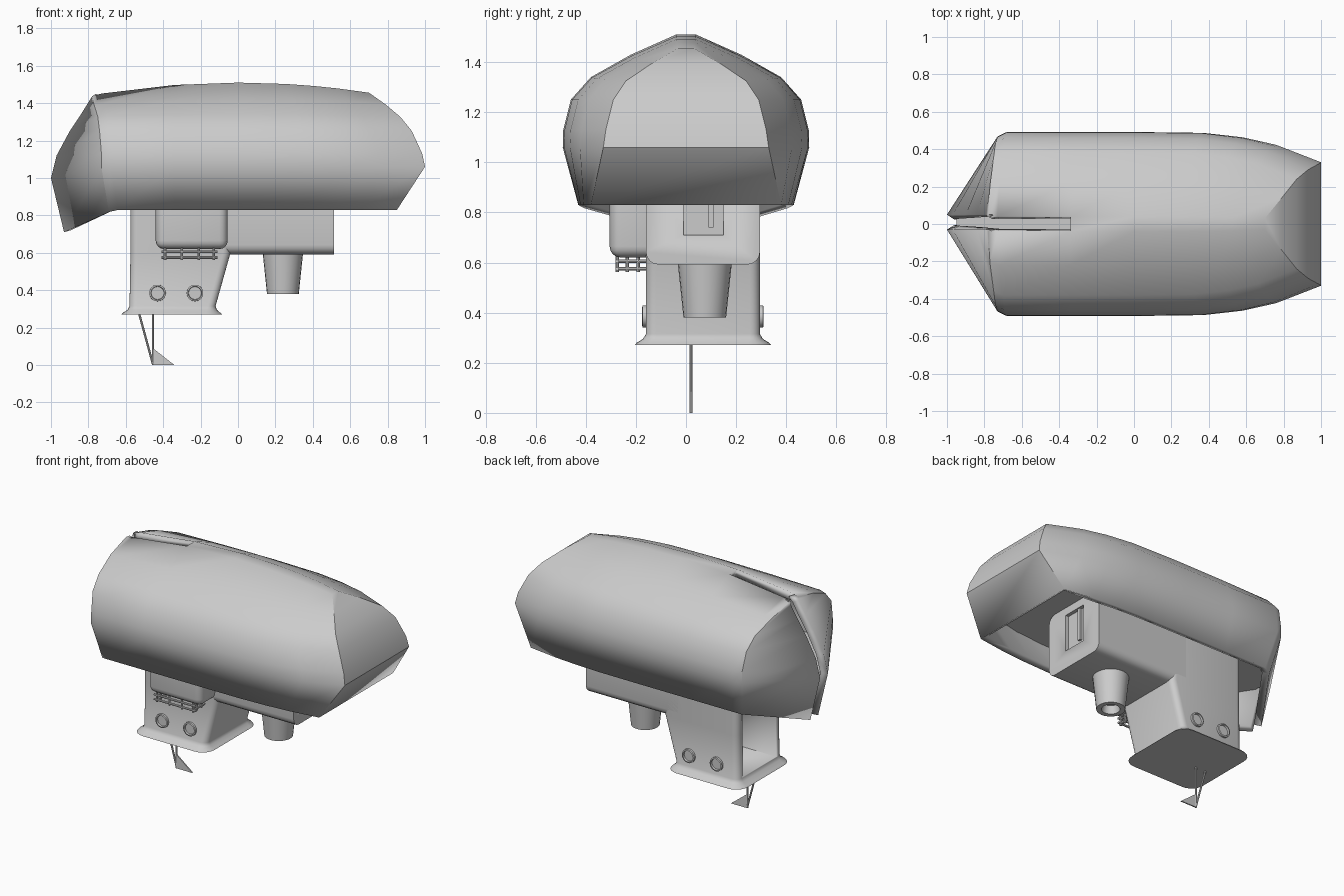
import bpy, bmesh, math
from mathutils import Vector

if "Cube" in bpy.data.objects:
    bpy.data.objects.remove(bpy.data.objects["Cube"])


def finish(name, bm, angle=35, recalc=True):
    if recalc:
        bmesh.ops.recalc_face_normals(bm, faces=bm.faces)
    me = bpy.data.meshes.new(name)
    bm.to_mesh(me)
    bm.free()
    ob = bpy.data.objects.new(name, me)
    bpy.context.collection.objects.link(ob)
    bpy.ops.object.select_all(action='DESELECT')
    bpy.context.view_layer.objects.active = ob
    ob.select_set(True)
    bpy.ops.object.shade_smooth_by_angle(angle=math.radians(angle))
    return ob


def box(name, lo, hi, r=0.0, axis=None):
    """Box between two corners; bevels all edges or only those along axis."""
    bm = bmesh.new()
    bmesh.ops.create_cube(bm, size=1)
    for v in bm.verts:
        v.co = Vector([(lo[i] + hi[i]) / 2 + v.co[i] * (hi[i] - lo[i]) for i in range(3)])
    if r:
        es = [e for e in bm.edges if axis is None
              or abs((e.verts[0].co - e.verts[1].co).normalized()[axis]) > 0.9]
        bmesh.ops.bevel(bm, geom=es, offset=r, segments=4, profile=0.5, affect='EDGES')
    return finish(name, bm)


def rod(name, a, b, r, n=8):
    a, b = Vector(a), Vector(b)
    return lathe(name, [(0, 0), (r, 0), (r, (b - a).length), (0, (b - a).length)], a, b - a, n)


def lathe(name, prof, origin, direction, n=24):
    """Revolve (radius, height) points around direction."""
    bm = bmesh.new()
    q = Vector((0, 0, 1)).rotation_difference(Vector(direction))
    rings = []
    for r, h in prof:
        rings.append([bm.verts.new(Vector(origin) + q @ Vector(
            (r * math.cos(2 * math.pi * i / n), r * math.sin(2 * math.pi * i / n), h)))
            for i in range(n)])
    for a, b in zip(rings, rings[1:]):
        for i in range(n):
            bm.faces.new((a[i], a[(i + 1) % n], b[(i + 1) % n], b[i]))
    bmesh.ops.remove_doubles(bm, verts=bm.verts, dist=1e-5)
    return finish(name, bm)


def cut(ob, lo, hi):
    c = box("cutter", lo, hi)
    c.hide_render = True
    m = ob.modifiers.new("cut", 'BOOLEAN')
    m.operation, m.object, m.solver = 'DIFFERENCE', c, 'EXACT'
    bpy.context.view_layer.objects.active = ob
    bpy.ops.object.modifier_apply(modifier=m.name)
    bpy.data.objects.remove(c)


# Hood levels: z, half width, shoulder x, nose x, nose half width, tip x, tip z, droop
LEVELS = [
    (0.83, 0.43, -0.64, 0.85, 0.38, -0.93, 0.71, 0),
    (1.06, 0.492, -0.68, 1.00, 0.33, -1.00, 1.00, 0),
    (1.13, 0.49, -0.68, 0.985, 0.32, -0.97, 1.12, 0),
    (1.25, 0.46, -0.69, 0.93, 0.29, -0.90, 1.25, 0),
    (1.34, 0.38, -0.70, 0.87, 0.24, -0.84, 1.34, 0.02),
    (1.43, 0.22, -0.72, 0.79, 0.14, -0.79, 1.42, 0.06),
    (1.51, 0.04, -0.73, 0.70, 0.03, -0.76, 1.45, 0.11),
]


def outline(level, s):
    """Half outline of a hood level, tip to nose, on side s."""
    z, w, sh, nose, wn, tx, tz, d = level
    k = (w - wn) / 2
    cols = [(sh - 0.05, w * 0.95), (sh, w), (-0.34, w), (0, w),
            (nose * 0.37, w - k * 0.06), (nose * 0.58, w - k * 0.35),
            (nose * 0.76, w - k * 0.85), (nose, wn)]
    pts = [Vector((tx, 0.01 + s * 0.04, tz))]
    for i, (x, y) in enumerate(cols):
        zz = z - d * x * x
        if i == 0:
            zz -= (z - tz) * 0.1
        pts.append(Vector((x, s * y, zz)))
    return pts


# Hood shell, open underneath and along the slot
bm = bmesh.new()
g = {s: [[bm.verts.new(p) for p in outline(L, s)] for L in LEVELS] for s in (1, -1)}
for s in (1, -1):
    for a, b in zip(g[s], g[s][1:]):
        for i in range(len(a) - 1):
            f = (a[i], a[i + 1], b[i + 1], b[i])
            bm.faces.new(f if s < 0 else f[::-1])
for k in range(len(LEVELS) - 1):
    bm.faces.new((g[-1][k][-1], g[1][k][-1], g[1][k + 1][-1], g[-1][k + 1][-1]))
p, m = g[1][-1], g[-1][-1]
for i in range(3, len(p) - 1):
    bm.faces.new((m[i], m[i + 1], p[i + 1], p[i]))
hood = finish("hood", bm, 32, recalc=False)
sol = hood.modifiers.new("thickness", 'SOLIDIFY')
sol.thickness, sol.offset = 0.045, -1

# Deck closing the inside of the hood
bm = bmesh.new()
half = [outline(LEVELS[1], s) for s in (1, -1)]
vs = [bm.verts.new((q.x * 0.95, q.y * 0.94, 1.0)) for q in half[0] + half[1][::-1]]
bm.faces.new(vs)
finish("inner_deck", bm)

# Pedestal lofted from rounded rectangles: x0, x1, z, outward growth
bm = bmesh.new()
rings = []
for x0, x1, z, o in [(-0.625, -0.085, 0.27, 0.045), (-0.615, -0.095, 0.28, 0.037),
                     (-0.59, -0.113, 0.295, 0.012), (-0.58, -0.12, 0.315, 0),
                     (-0.575, -0.04, 0.60, 0), (-0.575, -0.04, 1.0, 0)]:
    y0, y1, r, ring = -0.16 - o, 0.295 + o, 0.04 + o, []
    for cx, cy, a0 in [(x1 - r, y1 - r, 0), (x0 + r, y1 - r, 90), (x0 + r, y0 + r, 180), (x1 - r, y0 + r, 270)]:
        for j in range(6):
            t = math.radians(a0 + 18 * j)
            ring.append(bm.verts.new((cx + r * math.cos(t), cy + r * math.sin(t), z)))
    rings.append(ring)
for a, b in zip(rings, rings[1:]):
    for i in range(len(a)):
        bm.faces.new((a[i], a[(i + 1) % 24], b[(i + 1) % 24], b[i]))
bm.faces.new(rings[0])
bm.faces.new(rings[-1])
pedestal = finish("pedestal", bm)
cut(pedestal, (-0.7, -0.10, 0.32), (-0.20, 0.24, 0.86))

# Forward arm with recessed end panel
arm = box("forward_arm", (-0.15, -0.16, 0.592), (0.513, 0.295, 1.0), 0.05, 0)
cut(arm, (0.49, -0.01, 0.71), (0.6, 0.15, 0.95))
box("panel_bar", (0.48, 0.09, 0.74), (0.505, 0.11, 0.95))

# Side box
box("side_box", (-0.44, -0.305, 0.62), (-0.055, -0.10, 1.0), 0.045)

# Railing under the side box
for z in (0.575, 0.605):
    rod("rail_long", (-0.41, -0.275, z), (-0.11, -0.275, z), 0.007)
    for x in (-0.39, -0.13):
        rod("rail_side", (x, -0.28, z), (x, -0.15, z), 0.007)
for x in (-0.39, -0.30, -0.21, -0.13):
    rod("rail_post", (x, -0.275, 0.562), (x, -0.275, 0.63), 0.007)
for y in (-0.235, -0.19):
    for x in (-0.39, -0.13):
        rod("rail_post", (x, y, 0.562), (x, y, 0.63), 0.007)

# Portholes on both sides
for y, s in ((-0.155, -1), (0.29, 1)):
    for x in (-0.43, -0.23):
        lathe("porthole", [(0, 0.008), (0.034, 0.008), (0.036, 0.02), (0.044, 0.018), (0.045, -0.03)],
              (x, y, 0.385), (0, s, 0))
# Round opening inside the pedestal
lathe("inner_port", [(0.035, -0.02), (0.035, 0.02), (0.05, 0.02), (0.05, -0.02)],
      (-0.22, 0.07, 0.6), (-1, 0, 0))

# Tapered nozzle with hollow end
lathe("nozzle", [(0, 0.05), (0.045, 0.05), (0.055, 0.0), (0.085, 0), (0.108, 0.22)],
      (0.24, 0.075, 0.38), (0, 0, 1))

# Struts and fin
rod("strut", (-0.53, 0.02, 0.28), (-0.455, 0.02, 0.005), 0.006)
rod("strut", (-0.455, 0.02, 0.28), (-0.455, 0.02, 0.0), 0.006)
bm = bmesh.new()
tri = [(-0.455, 0.09), (-0.455, 0), (-0.34, 0)]
f0, f1 = [[bm.verts.new((x, y, z)) for x, z in tri] for y in (0.016, 0.024)]
bm.faces.new(f0)
bm.faces.new(f1)
for i in range(3):
    bm.faces.new((f0[i], f0[(i + 1) % 3], f1[(i + 1) % 3], f1[i]))
finish("fin", bm)
